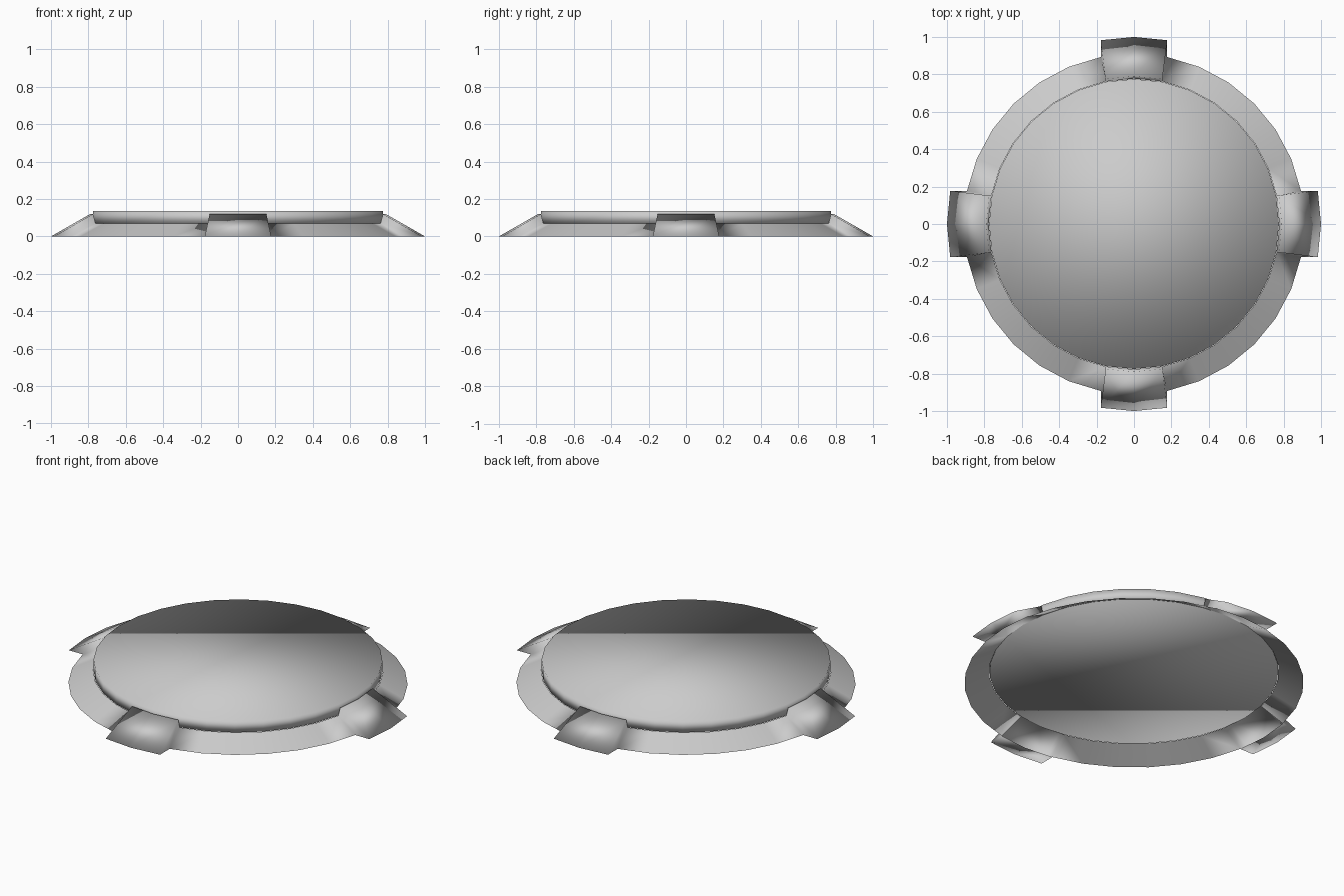
import bpy, bmesh
from math import sin, cos, pi
from mathutils import Vector

if "Cube" in bpy.data.objects:
    bpy.data.objects.remove(bpy.data.objects["Cube"])

SEG = 32
R_IN, R_OUT = 0.775, 0.91
Z_MID, Z_TOP = 0.07, 0.135


def finish(bm, name):
    bmesh.ops.recalc_face_normals(bm, faces=bm.faces)
    mesh = bpy.data.meshes.new(name)
    bm.to_mesh(mesh)
    bm.free()
    for p in mesh.polygons:
        p.use_smooth = True
    obj = bpy.data.objects.new(name, mesh)
    bpy.context.collection.objects.link(obj)
    return obj


def ring(bm, r, z):
    return [bm.verts.new((r * cos(2 * pi * i / SEG), r * sin(2 * pi * i / SEG), z))
            for i in range(SEG)]


# Raised round plate
bm = bmesh.new()
low, high = ring(bm, R_IN, Z_MID), ring(bm, R_IN, Z_TOP)
for i in range(SEG):
    j = (i + 1) % SEG
    bm.faces.new((low[i], low[j], high[j], high[i]))
bm.faces.new(high)
bm.faces.new(low[::-1])
finish(bm, "round_plate")

# Sloping skirt, open underneath, with four tabs extruded out of it
bm = bmesh.new()
outer, inner = ring(bm, R_OUT, 0), ring(bm, R_IN + 0.002, Z_MID)
faces = []
for i in range(SEG):
    j = (i + 1) % SEG
    faces.append(bm.faces.new((outer[i], outer[j], inner[j], inner[i])))

for k in range(4):
    axis = Vector((cos(k * pi / 2), sin(k * pi / 2), 0))
    base = [faces[(8 * k - 1) % SEG], faces[8 * k]]
    res = bmesh.ops.extrude_face_region(bm, geom=base)
    for v in res["geom"]:
        if isinstance(v, bmesh.types.BMVert):
            if v.co.z > 0.03:
                v.co += axis * 0.013 + Vector((0, 0, 0.05))
            else:
                v.co += axis * 0.09
    old = [f for f in base if f.is_valid]
    if old:
        bmesh.ops.delete(bm, geom=old, context='FACES')
finish(bm, "skirt_with_tabs")
